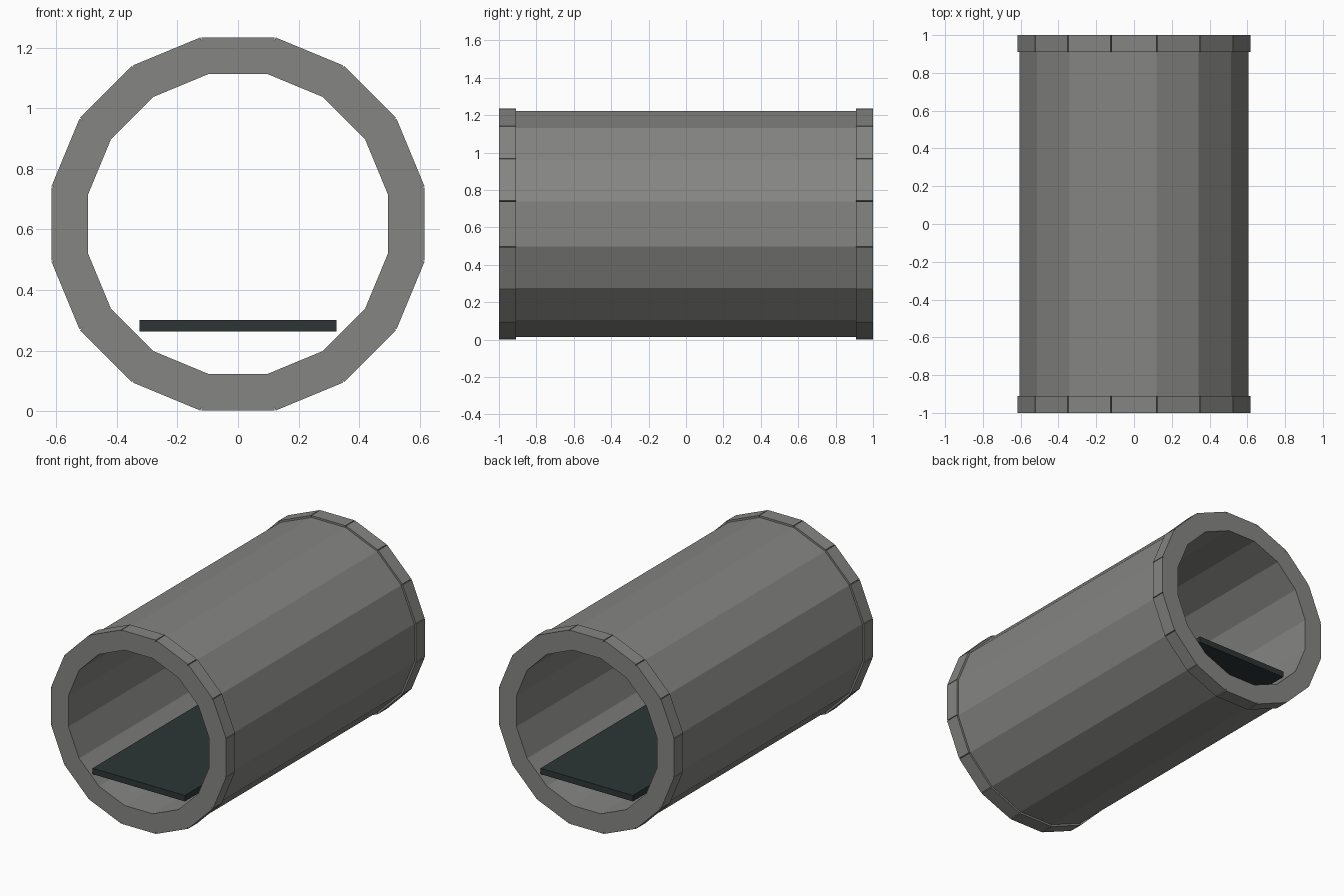
import bpy, bmesh
from math import pi, cos, sin

old = bpy.data.objects.get("Cube")
if old:
    bpy.data.objects.remove(old, do_unlink=True)

SIDES = 16
CENTRE_Z = 0.618
OUTER, INNER, RIM_STEP = 0.605, 0.495, 0.012   # distances to the flats
RIM_Y = 0.91


def material(name, colour):
    mat = bpy.data.materials.new(name)
    mat.use_nodes = True
    mat.diffuse_color = (*colour, 1)
    mat.node_tree.nodes["Principled BSDF"].inputs["Base Color"].default_value = (*colour, 1)
    return mat


def add_object(name, bm, mat):
    bmesh.ops.recalc_face_normals(bm, faces=bm.faces)
    mesh = bpy.data.meshes.new(name)
    bm.to_mesh(mesh)
    bm.free()
    mesh.materials.append(mat)
    obj = bpy.data.objects.new(name, mesh)
    bpy.context.collection.objects.link(obj)
    return obj


def ring(bm, flat, y):
    radius = flat / cos(pi / SIDES)
    angles = [(i + 0.5) * 2 * pi / SIDES for i in range(SIDES)]
    return [bm.verts.new((radius * cos(a), y, CENTRE_Z + radius * sin(a))) for a in angles]


concrete = material("concrete grey", (0.235, 0.235, 0.225))
dark_slate = material("dark slate", (0.026, 0.036, 0.036))

# Pipe: a closed loop of rings, outside then back along the inside
bm = bmesh.new()
profile = [(OUTER, -1), (OUTER, -RIM_Y), (OUTER, RIM_Y), (OUTER, 1), (INNER, 1), (INNER, -1)]
rings = [ring(bm, flat, y) for flat, y in profile]
rim_faces = []
for k, a in enumerate(rings):
    b = rings[(k + 1) % len(rings)]
    for i in range(SIDES):
        j = (i + 1) % SIDES
        face = bm.faces.new((a[i], a[j], b[j], b[i]))
        if k in (0, 2):
            rim_faces.append(face)
bmesh.ops.recalc_face_normals(bm, faces=bm.faces)

# Raised end rims: each flat panel is pushed straight out on its own
for face in rim_faces:
    normal = face.normal.copy()
    edge_loop = list(face.verts)
    top = [bm.verts.new(v.co + normal * RIM_STEP) for v in edge_loop]
    bm.faces.new(top)
    for i in range(4):
        j = (i + 1) % 4
        bm.faces.new((edge_loop[i], edge_loop[j], top[j], top[i]))
bmesh.ops.delete(bm, geom=rim_faces, context='FACES_ONLY')
add_object("pipe", bm, concrete)

# Flat walkway inside the pipe
bm = bmesh.new()
bmesh.ops.create_cube(bm, size=1)
bmesh.ops.scale(bm, vec=(0.65, 1.998, 0.038), verts=bm.verts)
bmesh.ops.translate(bm, vec=(0, 0, 0.281), verts=bm.verts)
add_object("walkway", bm, dark_slate)
